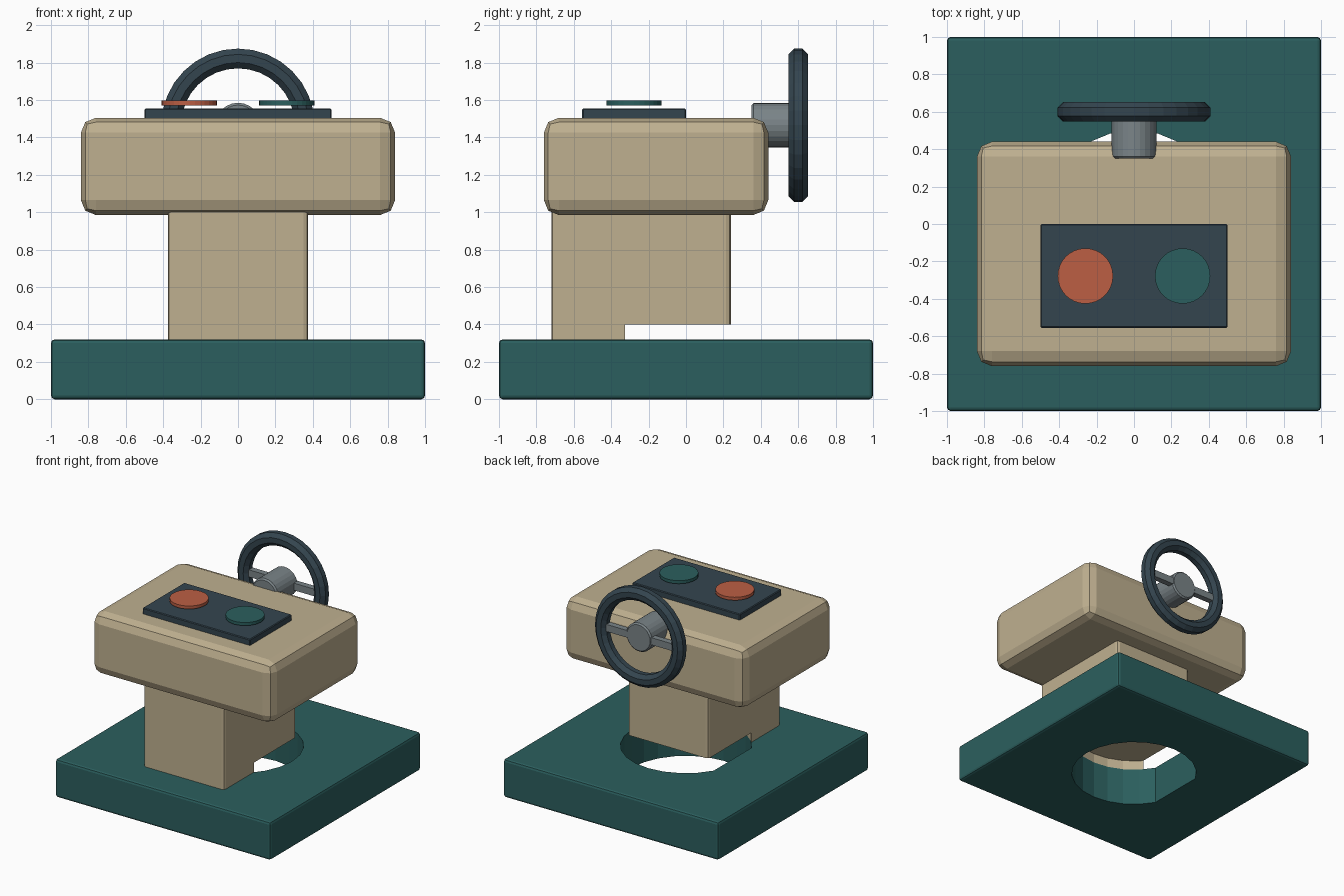
import bpy, bmesh, math
from mathutils import Matrix

if "Cube" in bpy.data.objects:
    bpy.data.objects.remove(bpy.data.objects["Cube"])


def material(name, rgb):
    m = bpy.data.materials.new(name)
    lin = [((c / 255 + 0.055) / 1.055) ** 2.4 for c in rgb]
    m.diffuse_color = (*lin, 1)
    m.use_nodes = True
    m.node_tree.nodes["Principled BSDF"].inputs["Base Color"].default_value = m.diffuse_color
    return m


TEAL = material("deep teal", (43, 95, 94))
TAN = material("warm tan", (191, 176, 144))
SLATE = material("dark slate", (52, 69, 79))
ORANGE = material("burnt orange", (188, 95, 68))
GREY = material("steel grey", (122, 132, 136))


def finish(name, bm, mat):
    bmesh.ops.recalc_face_normals(bm, faces=bm.faces)
    me = bpy.data.meshes.new(name)
    bm.to_mesh(me)
    bm.free()
    ob = bpy.data.objects.new(name, me)
    bpy.context.collection.objects.link(ob)
    if mat:
        me.materials.append(mat)
    return ob


def box(name, lo, hi, mat, bevel=0, segs=1, upright_only=False):
    bm = bmesh.new()
    bmesh.ops.create_cube(bm, size=1)
    for v in bm.verts:
        v.co = [(a + b) / 2 + c * (b - a) for a, b, c in zip(lo, hi, v.co)]
    if bevel:
        edges = [e for e in bm.edges if not upright_only
                 or abs(e.verts[0].co.z - e.verts[1].co.z) > 0.01]
        bmesh.ops.bevel(bm, geom=edges, offset=bevel, segments=segs,
                        profile=0.5, affect='EDGES')
    return finish(name, bm, mat)


def cylinder(name, centre, r, depth, mat, segs=32, along_y=False, bevel=0):
    bm = bmesh.new()
    bmesh.ops.create_cone(bm, cap_ends=True, segments=segs, radius1=r,
                          radius2=r, depth=depth)
    if bevel:
        rims = [e for e in bm.edges
                if abs(e.verts[0].co.z - e.verts[1].co.z) < 1e-4]
        bmesh.ops.bevel(bm, geom=rims, offset=bevel, segments=1,
                        profile=0.5, affect='EDGES')
    rot = Matrix.Rotation(math.pi / 2, 4, 'X') if along_y else Matrix()
    bm.transform(Matrix.Translation(centre) @ rot)
    return finish(name, bm, mat)


def cut(ob, cutter):
    mod = ob.modifiers.new("hole", 'BOOLEAN')
    mod.operation = 'DIFFERENCE'
    mod.solver = 'EXACT'
    mod.object = cutter
    bpy.context.view_layer.objects.active = ob
    bpy.ops.object.modifier_apply(modifier=mod.name)


# Base slab, column and head
base = box("base", (-1, -1, 0), (1, 1, 0.32), TEAL, 0.02, 2)
column = box("column", (-0.375, -0.72, 0.32), (0.375, 0.24, 1.0), TAN,
             0.025, 2, True)
box("head", (-0.84, -0.76, 0.985), (0.84, 0.44, 1.505), TAN, 0.08, 2)

# D-shaped shaft through the base and into the column foot
bm = bmesh.new()
angles = [math.radians(15 * i) for i in range(24) if not 150 < 15 * i < 210]
ring = [bm.verts.new((0.5 * math.cos(a), 0.5 * math.sin(a), -0.1)) for a in angles]
face = bm.faces.new(ring)
ext = bmesh.ops.extrude_face_region(bm, geom=[face])
for v in ext["geom"]:
    if isinstance(v, bmesh.types.BMVert):
        v.co.z = 0.4
cutter = finish("hole_cutter", bm, None)
cutter.hide_render = True
cut(base, cutter)
cut(column, cutter)
bpy.data.objects.remove(cutter)

# Control panel and two buttons
box("control_panel", (-0.5, -0.555, 1.49), (0.5, 0, 1.555), SLATE, 0.006)
for name, x, mat in (("left_button", -0.26, ORANGE), ("right_button", 0.26, TEAL)):
    cylinder(name, (x, -0.278, 1.584), 0.148, 0.026, mat)

# Hand wheel: rim, hub and cross bar
WY, WZ, MAJOR, MINOR = 0.6, 1.465, 0.357, 0.055
bm = bmesh.new()
N, M = 32, 8
rows = []
for i in range(N):
    a = 2 * math.pi * i / N
    row = []
    for j in range(M):
        b = 2 * math.pi * (j + 0.5) / M
        r = MAJOR + MINOR * 1.04 * math.cos(b)
        row.append(bm.verts.new((r * math.cos(a), WY + MINOR * 1.04 * math.sin(b),
                                 WZ + r * math.sin(a))))
    rows.append(row)
for i in range(N):
    p, q = rows[i], rows[(i + 1) % N]
    for j in range(M):
        k = (j + 1) % M
        bm.faces.new((p[j], p[k], q[k], q[j]))
finish("wheel_rim", bm, SLATE)
cylinder("wheel_hub", (0, 0.49, WZ), 0.12, 0.28, GREY, 24, True, 0.012)
box("wheel_cross_bar", (-0.35, WY - 0.025, WZ - 0.03),
    (0.35, WY + 0.025, WZ + 0.03), GREY)
